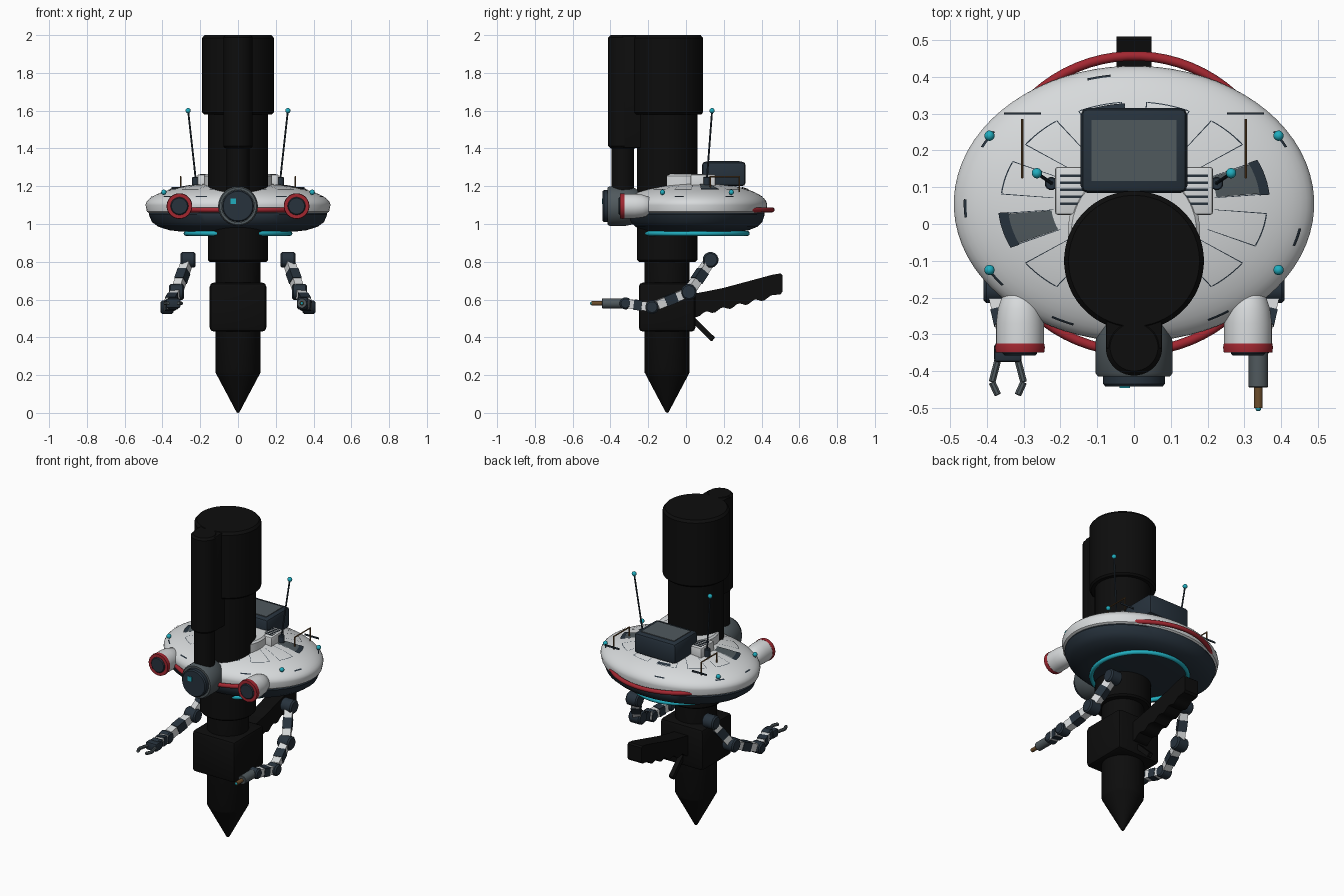
import bpy, bmesh, math
from mathutils import Matrix, Vector

cube = bpy.data.objects.get("Cube")
if cube:
    bpy.data.objects.remove(cube, do_unlink=True)


def material(name, r, g, b):
    m = bpy.data.materials.new(name)
    m.use_nodes = True
    m.diffuse_color = (r, g, b, 1)
    bsdf = next(n for n in m.node_tree.nodes if n.type == 'BSDF_PRINCIPLED')
    bsdf.inputs["Base Color"].default_value = (r, g, b, 1)
    return m


WHITE = material("hull white", .68, .70, .71)
BLACK = material("tool black", .004, .004, .004)
NAVY = material("dark navy", .02, .032, .046)
GREY = material("slate grey", .08, .1, .11)
RED = material("trim red", .36, .02, .03)
CYAN = material("glow cyan", .015, .42, .52)
BROWN = material("bronze brown", .15, .075, .025)


def finish(bm, name, mat, matrix=Matrix()):
    bm.transform(matrix)
    bmesh.ops.recalc_face_normals(bm, faces=bm.faces)
    for f in bm.faces:
        f.smooth = True
    for e in bm.edges:
        e.smooth = len(e.link_faces) == 2 and e.calc_face_angle(0) < math.radians(35)
    me = bpy.data.meshes.new(name)
    bm.to_mesh(me)
    bm.free()
    me.materials.append(mat)
    ob = bpy.data.objects.new(name, me)
    bpy.context.scene.collection.objects.link(ob)
    return ob


def lathe(name, mat, prof, matrix=Matrix(), n=40, closed=False):
    """Revolve (radius, height) points about z."""
    bm = bmesh.new()
    rings = []
    for r, z in prof:
        if r < 1e-6:
            rings.append([bm.verts.new((0, 0, z))] * n)
        else:
            angs = [(i + .5) * math.tau / n for i in range(n)]
            rings.append([bm.verts.new((r * math.cos(a), r * math.sin(a), z)) for a in angs])
    pairs = list(zip(rings, rings[1:]))
    if closed:
        pairs.append((rings[-1], rings[0]))
    for a, b in pairs:
        for i in range(n):
            j = (i + 1) % n
            vs = list(dict.fromkeys((a[i], a[j], b[j], b[i])))
            if len(vs) > 2:
                bm.faces.new(vs)
    return finish(bm, name, mat, matrix)


def aim(a, b):
    d = Vector(b) - Vector(a)
    return Matrix.Translation(a) @ d.to_track_quat('Z', 'Y').to_matrix().to_4x4()


def rod(name, mat, a, b, r, n=24, bev=0.0):
    h = (Vector(b) - Vector(a)).length
    prof = [(0, 0), (r - bev, 0), (r, bev), (r, h - bev), (r - bev, h), (0, h)]
    if not bev:
        prof = [(0, 0), (r, 0), (r, h), (0, h)]
    return lathe(name, mat, prof, aim(a, b), n)


def box(name, mat, c, size, bev=0.0):
    bm = bmesh.new()
    bmesh.ops.create_cube(bm, size=1, matrix=Matrix.Diagonal((*size, 1)))
    if bev:
        bmesh.ops.bevel(bm, geom=list(bm.edges), offset=bev, segments=2, profile=.5, affect='EDGES')
    return finish(bm, name, mat, Matrix.Translation(c))


def torus(name, mat, c, R, r):
    prof = [(R + r * math.cos(k * math.tau / 12), r * math.sin(k * math.tau / 12)) for k in range(12)]
    return lathe(name, mat, prof, Matrix.Translation(c), 72, True)


def ball(name, mat, c, r):
    prof = [(r * math.sin(k * math.pi / 8), -r * math.cos(k * math.pi / 8)) for k in range(9)]
    return lathe(name, mat, prof, Matrix.Translation(c), 16)


# Saucer hull
RX, RY, CY = .49, .375, .055
hull_m = Matrix.Translation((0, CY, 0)) @ Matrix.Diagonal((RX, RY, 1, 1))


def hull_z(t):
    return 1.1 + .12 * math.sqrt(max(0, 1 - t * t))


top = [(math.sin(k * math.pi / 32), hull_z(math.sin(k * math.pi / 32))) for k in range(17)]
lathe("upper_hull", WHITE, top + [(.985, 1.065), (.95, 1.055), (0, 1.055)], hull_m, 72)
lathe("lower_hull", NAVY, [(0, 1.07), (.95, 1.07), (.965, 1.05), (.93, 1.01), (.86, .985),
                           (.74, .967), (.62, .96), (0, .955)], hull_m, 72)
torus("bumper_ring", RED, (0, CY, 1.075), .402, .013)
torus("underside_light_ring", CYAN, (0, .05, .95), .275, .013)


def patches(name, mat, specs, lift):
    """Thin plates following the hull: centre angle, half angle (degrees), inner and outer radius."""
    bm = bmesh.new()
    for ang, half, t0, t1 in specs:
        rows = []
        for i in range(6):
            t = t0 + (t1 - t0) * i / 5
            row = []
            for j in range(7):
                a = math.radians(ang - half + half * j / 3)
                row.append(bm.verts.new((RX * t * math.cos(a), CY + RY * t * math.sin(a), hull_z(t) + lift)))
            rows.append(row)
        for p, q in zip(rows, rows[1:]):
            for j in range(6):
                bm.faces.new((p[j], p[j + 1], q[j + 1], q[j]))
    return finish(bm, name, mat)


centres = [15 + 30 * k for k in range(12)]
lines = []
for c in centres:
    lines += [(c - 9.5, .25, .45, .74), (c + 9.5, .25, .45, .74), (c, 9, .735, .742)]
patches("panel_seams", NAVY, lines, .003)
patches("open_panels", GREY, [(c, 9, .46, .7) for c in (15, 195)], .004)
patches("open_panel_edges", NAVY, [(c, 10, .7, .755) for c in (15, 195)], .005)
patches("rear_panel_edge", NAVY, [(101, 7, .68, .73)], .004)
patches("rim_slots", NAVY, [(c, 4, .93, .945) for c in (102, 182, 345, 215, 150, 30, 245, 300)], .004)

# Front lamp
face = aim((0, -.22, 1.095), (0, -1, 1.095))
lathe("lamp_housing", GREY, [(0, 0), (.07, .01), (.095, .05), (.105, .1), (.105, .185), (.098, .195),
                             (.086, .195), (.086, .18), (0, .18)], face)
lathe("lamp_lens", NAVY, [(0, .17), (.084, .17), (.084, .215), (.078, .222), (0, .222)], face)
box("lamp_glint", CYAN, (-.025, -.443, 1.12), (.028, .006, .028))

# Collar and monitor
lathe("column_collar", WHITE, [(0, 1.18), (.18, 1.18), (.18, 1.255), (.17, 1.265), (0, 1.265)],
      Matrix.Translation((0, -.02, 0)))
box("monitor_case", NAVY, (0, .2, 1.265), (.29, .232, .13), .02)
box("monitor_screen", GREY, (0, .2, 1.331), (.23, .165, .006))

for s, side in ((1, "left"), (-1, "right")):
    # Thruster pods
    pm = aim((.31 * s, -.17, 1.095), (.31 * s, -1, 1.095))
    lathe(side + "_pod", WHITE, [(0, 0), (.028, .006), (.048, .025), (.06, .06), (.065, .1),
                                 (.065, .16), (0, .16)], pm)
    lathe(side + "_pod_ring", RED, [(.045, .155), (.066, .155), (.068, .165), (.066, .18), (.045, .18)],
          pm, 40, True)
    lathe(side + "_pod_lens", NAVY, [(0, .15), (.047, .15), (.047, .182), (.042, .187), (0, .187)], pm)

    # Vents, antennas, rails and marker lights
    box(side + "_vent", WHITE, (.167 * s, .09, 1.22), (.095, .13, .085), .007)
    for k in range(5):
        box(side + "_vent_slot", NAVY, (.17 * s, .055 + .019 * k, 1.263), (.062, .007, .004))
    tip = (.264 * s, .138, 1.6)
    rod(side + "_antenna_base", NAVY, (.225 * s, .11, 1.19), (.225 * s, .11, 1.25), .018, 12, .003)
    rod(side + "_antenna", NAVY, (.223 * s, .11, 1.23), tip, .005, 8)
    ball(side + "_antenna_tip", CYAN, tip, .014)
    rod(side + "_rail", BROWN, (.304 * s, .125, 1.25), (.304 * s, .285, 1.25), .004, 8)
    for y in (.128, .282):
        rod(side + "_rail_post", BROWN, (.304 * s, y, 1.17), (.304 * s, y, 1.25), .004, 8)
    box(side + "_grab_bar", NAVY, (.303 * s, .3, 1.19), (.1, .005, .01))
    for y in (.24, -.125):
        ball(side + "_marker_light", CYAN, (.393 * s, y, 1.168), .014)

    # Jointed arms
    joints = [Vector(p) for p in ((.265 * s, .13, .81), (.325 * s, .015, .64),
                                  (.375 * s, -.18, .56), (.343 * s, -.32, .58))]
    for p, r in zip(joints, (.042, .042, .036, .032)):
        w = Vector((r * .95, 0, 0))
        rod(side + "_arm_joint", NAVY, p - w, p + w, r, 16, .008)
    for a, b in zip(joints, joints[1:]):
        rod(side + "_arm_segment", WHITE, a.lerp(b, .12), a.lerp(b, .88), .034, 4, .004)
        rod(side + "_arm_inlay", NAVY, a.lerp(b, .35), a.lerp(b, .65), .038, 4)

# Gripper on the right arm
gx, gz = -.343, .58
box("gripper_palm", NAVY, (gx, -.35, gz), (.075, .05, .05), .008)
for s in (1, -1):
    pts = [(gx + dx * s, y, gz) for dx, y in ((.026, -.365), (.043, -.43), (.027, -.465))]
    for a, b in zip(pts, pts[1:]):
        rod("gripper_finger", GREY, a, b, .01, 8, .002)

# Torch on the left arm
rod("torch_body", GREY, (.338, -.33, .58), (.338, -.445, .58), .027, 16, .003)
rod("torch_rod", BROWN, (.338, -.44, .58), (.338, -.5, .58), .012, 12)
ball("torch_tip", CYAN, (.338, -.501, .58), .008)

# Central tool body
axis = Matrix.Translation((0, -.1, 0))
lathe("tool_shaft", BLACK, [(0, 0), (.008, .004), (.112, .2), (.12, .215), (.12, .78), (.12, .8), (.15, .8),
                            (.16, .81), (.16, 1.58), (.18, 1.58), (.19, 1.59), (.19, 1.985),
                            (.178, 2), (0, 2)], axis, 56)
box("tool_gearbox", BLACK, (0, -.1, .56), (.3, .3, .26), .022)
rod("battery_tube", BLACK, (0, -.335, 1.4), (0, -.335, 2), .077, 32, .012)
box("battery_bridge", BLACK, (0, -.24, 1.7), (.152, .2, .594), .006)
rod("feed_tube", BLACK, (0, -.335, 1.15), (0, -.335, 1.42), .06, 32)

# Grip with finger waves, and trigger
grip = [(.04, .63), (.2, .662), (.46, .732), (.5, .738), (.51, .73), (.51, .64), (.5, .628), (.45, .622)]
for k in range(25):
    u = k / 24
    grip.append((.43 - .39 * u, .607 - .095 * u - .009 * math.sin(u * math.tau * 4.5)))
bm = bmesh.new()
base = bm.faces.new([bm.verts.new((-.048, y, z)) for y, z in grip])
new = bmesh.ops.extrude_face_region(bm, geom=[base])["geom"]
bmesh.ops.translate(bm, vec=(.096, 0, 0), verts=[v for v in new if isinstance(v, bmesh.types.BMVert)])
finish(bm, "tool_grip", BLACK)
rod("tool_trigger", BLACK, (0, .03, .5), (0, .145, .388), .02, 4, .004)
